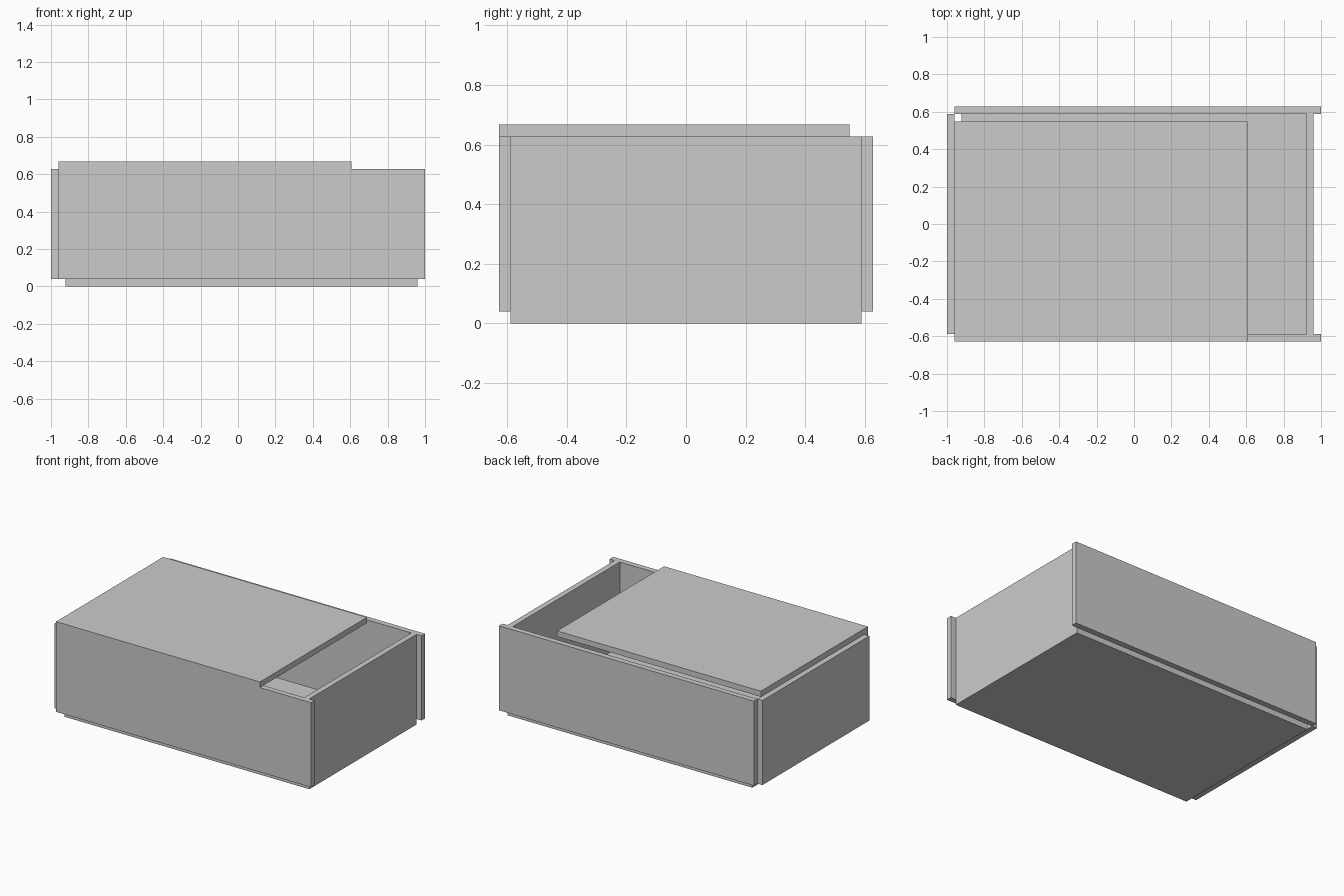
import bpy
import bmesh
from mathutils import Vector

cube = bpy.data.objects.get("Cube")
if cube:
    bpy.data.objects.remove(cube, do_unlink=True)

# Single plain grey
grey = bpy.data.materials.new("light grey")
grey.use_nodes = True
grey.diffuse_color = (0.6, 0.6, 0.6, 1)
grey.node_tree.nodes["Principled BSDF"].inputs["Base Color"].default_value = (0.6, 0.6, 0.6, 1)

T = 2 / 51  # board thickness; every size below is in board thicknesses


def board(name, x, y, z):
    """Flat board spanning the (low, high) range on each axis."""
    low, high = (Vector(c) * T for c in zip(x, y, z))
    bm = bmesh.new()
    bmesh.ops.create_cube(bm, size=1)
    bmesh.ops.scale(bm, vec=high - low, verts=bm.verts)
    bmesh.ops.translate(bm, vec=(low + high) / 2, verts=bm.verts)
    mesh = bpy.data.meshes.new(name)
    bm.to_mesh(mesh)
    bm.free()
    mesh.materials.append(grey)
    obj = bpy.data.objects.new(name, mesh)
    bpy.context.collection.objects.link(obj)
    return obj


# Base
board("floor", (-23.5, 24.5), (-15, 15), (0, 1))

# Long walls, overhanging the right end
for name, y in (("front_wall", (-16, -15)), ("back_wall", (15, 16))):
    board(name, (-24.5, 25.5), y, (1, 16))

# Short end walls
for name, x in (("right_side_wall", (-25.5, -24.5)), ("left_side_wall", (23.5, 24.5))):
    board(name, x, (-15, 15), (1, 16))

# Lid, slid aside so that one end stays open
board("lid", (-24.5, 15.5), (-16, 14), (16, 17))
